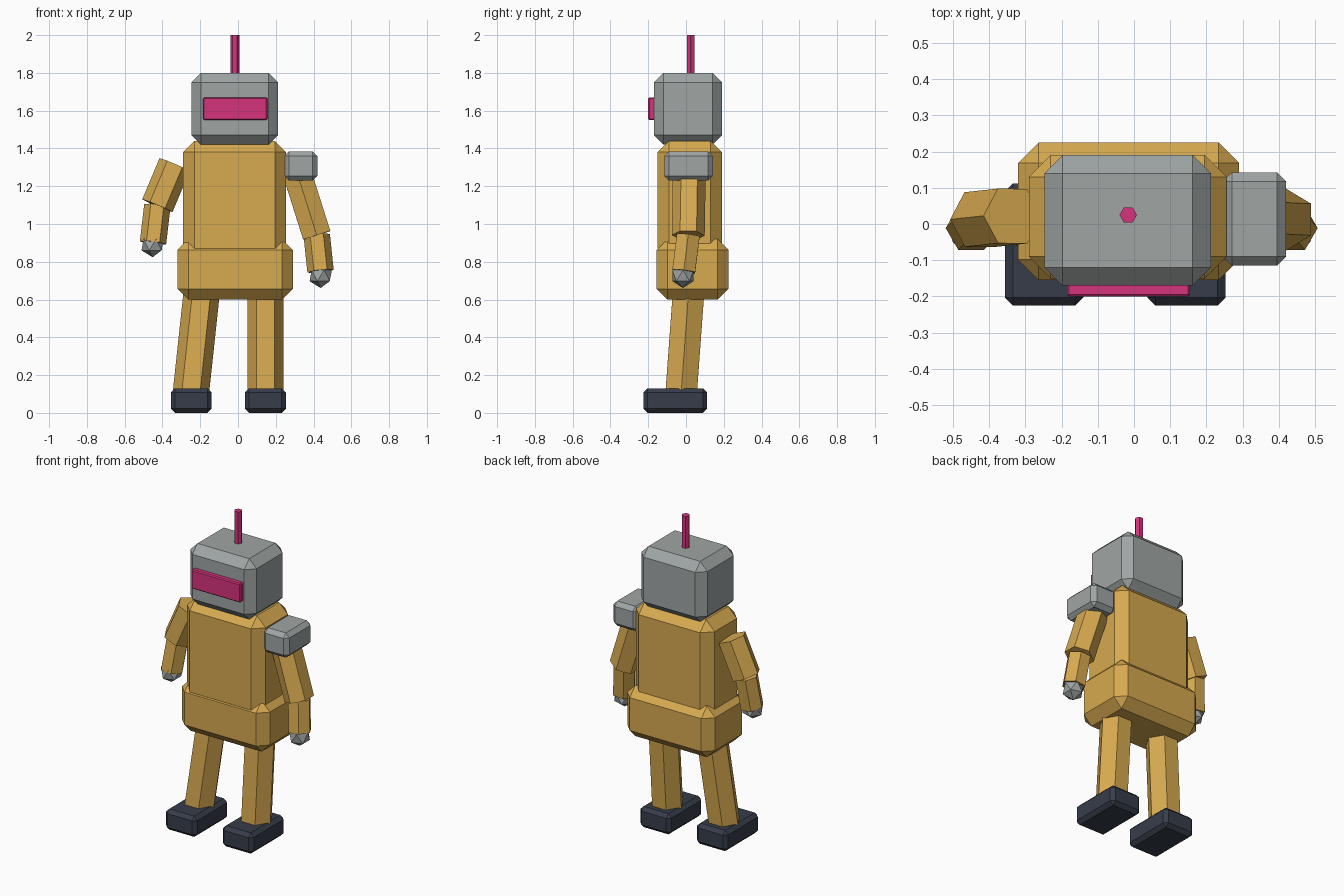
import bpy
import bmesh
import math
from mathutils import Matrix, Vector

if "Cube" in bpy.data.objects:
    bpy.data.objects.remove(bpy.data.objects["Cube"], do_unlink=True)


def material(name, r, g, b):
    mat = bpy.data.materials.new(name)
    mat.use_nodes = True
    mat.diffuse_color = (r, g, b, 1)
    mat.node_tree.nodes["Principled BSDF"].inputs["Base Color"].default_value = (r, g, b, 1)
    return mat


GOLD = material("gold paint", 0.68, 0.40, 0.08)
GREY = material("grey metal", 0.35, 0.38, 0.375)
NAVY = material("dark navy", 0.037, 0.046, 0.068)
PINK = material("magenta", 0.67, 0.034, 0.205)


def finish(name, bm, mat):
    mesh = bpy.data.meshes.new(name)
    bm.to_mesh(mesh)
    bm.free()
    mesh.materials.append(mat)
    obj = bpy.data.objects.new(name, mesh)
    bpy.context.collection.objects.link(obj)
    return obj


def box(name, low, high, chamfer, mat):
    """Chamfered box between two opposite corners."""
    low, high = Vector(low), Vector(high)
    bm = bmesh.new()
    bmesh.ops.create_cube(bm, size=1)
    bmesh.ops.scale(bm, vec=high - low, verts=bm.verts)
    bmesh.ops.translate(bm, vec=(low + high) / 2, verts=bm.verts)
    bmesh.ops.bevel(bm, geom=bm.edges[:], offset=chamfer, segments=1,
                    profile=0.5, affect='EDGES')
    return finish(name, bm, mat)


def rod(name, start, end, radius, mat, roll=0):
    """Six-sided rod from start to end; at roll 0 its corners face front and back."""
    start, end = Vector(start), Vector(end)
    axis = end - start
    bm = bmesh.new()
    bmesh.ops.create_cone(bm, cap_ends=True, segments=6, radius1=radius,
                          radius2=radius, depth=axis.length)
    turn = Vector((0, 0, -1)).rotation_difference(axis).to_matrix().to_4x4()
    spin = Matrix.Rotation(math.radians(roll), 4, 'Z')
    bmesh.ops.transform(bm, matrix=Matrix.Translation((start + end) / 2) @ turn @ spin,
                        verts=bm.verts)
    # Put a corner on the y axis before the roll
    return finish(name, bm, mat)


def ball(name, centre, radius, mat):
    bm = bmesh.new()
    bmesh.ops.create_icosphere(bm, subdivisions=1, radius=radius)
    bmesh.ops.translate(bm, vec=centre, verts=bm.verts)
    return finish(name, bm, mat)


# Body
box("pelvis", (-0.32, -0.155, 0.6), (0.29, 0.225, 0.92), 0.057, GOLD)
box("torso", (-0.29, -0.15, 0.81), (0.255, 0.19, 1.44), 0.06, GOLD)

# Head
box("head", (-0.247, -0.17, 1.42), (0.212, 0.19, 1.8), 0.05, GREY)
box("visor", (-0.185, -0.2, 1.55), (0.155, -0.14, 1.67), 0.006, PINK)
rod("antenna", (-0.016, 0.025, 2.0), (-0.016, 0.025, 1.77), 0.024, PINK, 30)

# Legs and feet
for side, hip_x, ankle_x, foot_x in (("right", -0.19, -0.25, -0.248),
                                     ("left", 0.145, 0.145, 0.145)):
    rod(side + "_leg", (hip_x, 0.015, 0.66), (ankle_x, -0.026, 0.1), 0.096, GOLD, 30)
    box(side + "_foot", (foot_x - 0.108, -0.225, 0), (foot_x + 0.108, 0.112, 0.13), 0.022, NAVY)

# Arms: shoulder, elbow, wrist, hand centre, roll of the upper arm
arms = {
    "right": ((-0.335, 0.022, 1.315), (-0.427, 0.012, 1.097),
              (-0.45, -0.012, 0.9), (-0.452, -0.016, 0.89), 30),
    "left": ((0.3, 0.018, 1.31), (0.417, 0.012, 0.94),
             (0.437, -0.012, 0.75), (0.438, -0.016, 0.727), 0),
}
for side, (shoulder, elbow, wrist, hand, roll) in arms.items():
    rod(side + "_upper_arm", shoulder, elbow, 0.087, GOLD, roll)
    rod(side + "_forearm", elbow, wrist, 0.07, GOLD, 30)
    ball(side + "_hand", hand, 0.066, GREY)

# Single shoulder guard
box("left_shoulder_guard", (0.245, -0.115, 1.23), (0.42, 0.142, 1.385), 0.025, GREY)
